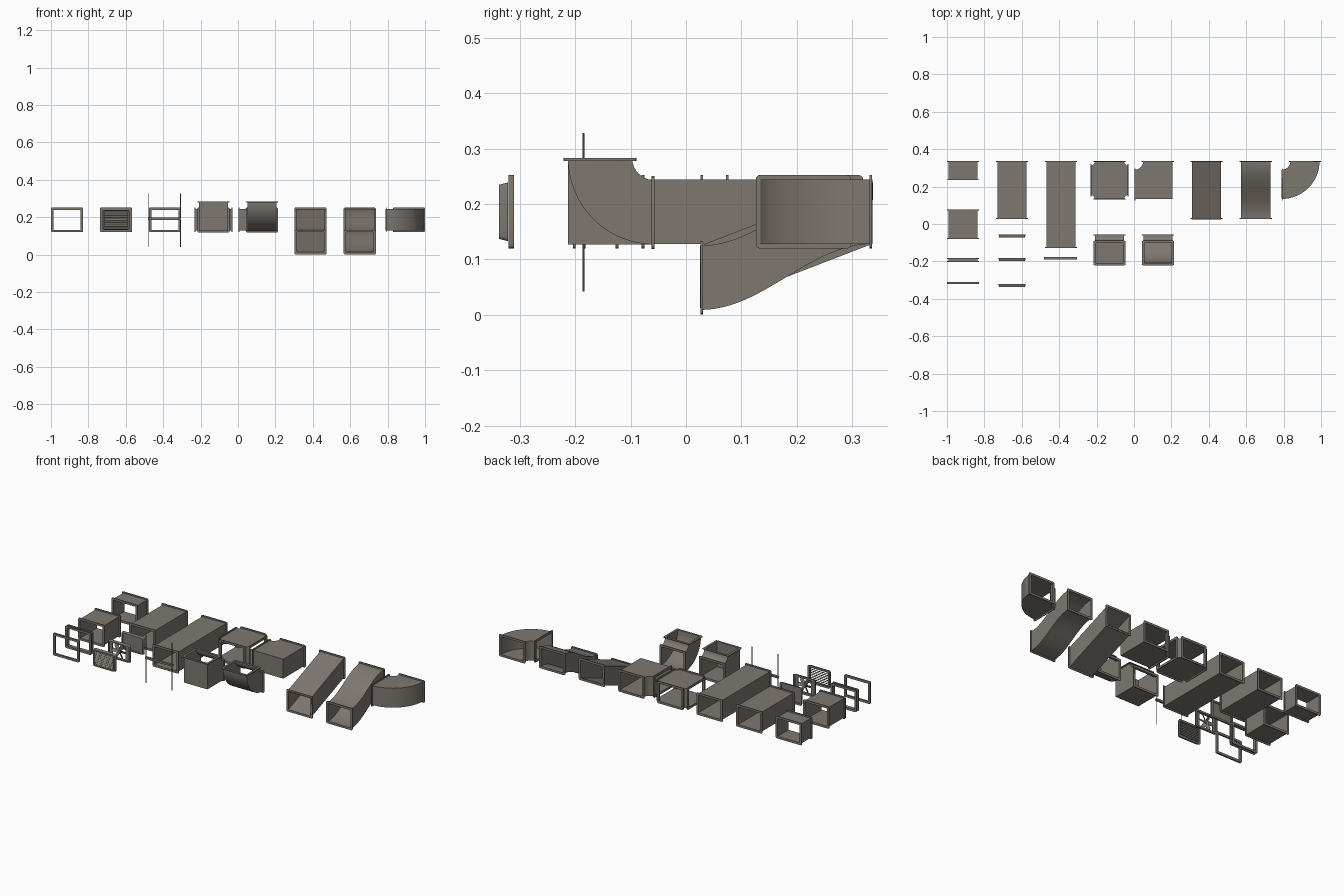
import bpy, bmesh, math
from mathutils import Vector, Matrix

if "Cube" in bpy.data.objects:
    bpy.data.objects.remove(bpy.data.objects["Cube"], do_unlink=True)

metal = bpy.data.materials.new("duct_metal")
metal.use_nodes = True
colour = (0.21, 0.185, 0.162, 1)
metal.diffuse_color = colour
metal.node_tree.nodes["Principled BSDF"].inputs["Base Color"].default_value = colour

W, H, T = 0.156, 0.116, 0.005      # duct width, height, wall
ZC, BACK = 0.186, 0.336            # duct centre height, back row line
LIP, FT = 0.008, 0.005             # flange overhang and thickness
R = 0.046                          # inner bend radius of flat elbows
X, Y, Z = Vector((1, 0, 0)), Vector((0, 1, 0)), Vector((0, 0, 1))
COL = [-0.914, -0.652, -0.39, -0.131, 0.128, 0.388, 0.651]


def finish(name, bm, wall=0):
    """Turn a bmesh into an object, optionally thickening it as sheet metal."""
    bmesh.ops.recalc_face_normals(bm, faces=bm.faces[:])
    mesh = bpy.data.meshes.new(name)
    bm.to_mesh(mesh)
    bm.free()
    mesh.materials.append(metal)
    ob = bpy.data.objects.new(name, mesh)
    bpy.context.scene.collection.objects.link(ob)
    bpy.ops.object.select_all(action='DESELECT')
    ob.select_set(True)
    bpy.context.view_layer.objects.active = ob
    if wall:
        mod = ob.modifiers.new("wall", 'SOLIDIFY')
        mod.thickness, mod.offset, mod.use_even_offset = wall, 0, True
        bpy.ops.object.modifier_apply(modifier=mod.name)
    bpy.ops.object.shade_smooth_by_angle(angle=math.radians(30))
    return ob


def loft(name, side_a, side_b, d):
    """Open four-sided duct between two side paths, with half depth d."""
    bm = bmesh.new()
    rings = [[bm.verts.new(p) for p in (a - d, a + d, b + d, b - d)]
             for a, b in zip(side_a, side_b)]
    for r, s in zip(rings, rings[1:]):
        for i in range(4):
            j = (i + 1) % 4
            bm.faces.new((r[i], r[j], s[j], s[i]))
    return finish(name, bm, T)


def rounded(w, h, r):
    pts = []
    for k, (sx, sy) in enumerate(((1, 1), (-1, 1), (-1, -1), (1, -1))):
        for s in range(4):
            a = math.pi / 2 * (k + s / 3)
            pts.append((sx * (w / 2 - r) + r * math.cos(a),
                        sy * (h / 2 - r) + r * math.sin(a)))
    return pts


def ring(name, c, u, v, inward, w, h, rim, depth, taper=0.0):
    """Rounded rectangular frame, starting at c and running along inward."""
    bm = bmesh.new()
    loops = []
    for shrink, off, r in ((0, 0, .007), (taper, depth, .007),
                           (rim * 2, depth, .002), (rim * 2, 0, .002)):
        loops.append([bm.verts.new(c + u * x + v * y + inward * off)
                      for x, y in rounded(w - shrink, h - shrink, r)])
    n = len(loops[0])
    for k in range(4):
        a, b = loops[k], loops[(k + 1) % 4]
        for i in range(n):
            j = (i + 1) % n
            bm.faces.new((a[i], a[j], b[j], b[i]))
    return finish(name, bm)


def flange(name, c, u, v, inward, w=W, h=H):
    ring(name, c, u, v, inward, w + 2 * LIP, h + 2 * LIP, LIP + T, FT)


def run(name, x, back, front, drop=0.0, steps=1, ease=lambda t: t):
    """Duct running front to back, optionally dropping toward the front."""
    low, high = [], []
    for i in range(steps + 1):
        t = i / steps
        p = Vector((x, back + (front - back) * t, ZC - drop * ease(t)))
        low.append(p - Z * (H - T) / 2)
        high.append(p + Z * (H - T) / 2)
    loft(name, low, high, X * (W - T) / 2)
    flange(name + "_back_flange", Vector((x, back, ZC)), X, Z, -Y)
    flange(name + "_front_flange", Vector((x, front, ZC - drop)), X, Z, Y)


def elbow(name, c, e1, e2, d, r, size, depth, square):
    """Quarter bend about c, with a round or a square outer corner."""
    inner, outer = [], []
    steps = 16
    for i in range(steps + 1):
        a = math.pi / 2 * i / steps
        way = e1 * math.cos(a) + e2 * math.sin(a)
        inner.append(c + way * (r + T / 2))
        k = 1 / max(math.cos(a), math.sin(a)) if square else 1
        outer.append(c + way * (r + size - T / 2) * k)
    loft(name, inner, outer, d * (depth - T) / 2)
    mid = r + size / 2
    flange(name + "_flange_a", c + e1 * mid, e1, d, e2, size, depth)
    flange(name + "_flange_b", c + e2 * mid, e2, d, e1, size, depth)


def box(bm, c, size, rot=Matrix()):
    bmesh.ops.create_cube(bm, size=1, matrix=Matrix.Translation(c) @ rot
                          @ Matrix.Diagonal((*size, 1)))


# Straight ducts of several lengths
run("tiny_duct", COL[0], BACK, 0.234)
run("short_duct", COL[0], 0.077, -0.08)
run("coupling", COL[0], -0.181, -0.204)
run("medium_duct", COL[1], BACK, 0.026)
run("long_duct", COL[2], BACK, -0.127)
ring("loose_flange", Vector((COL[0], -0.32, ZC)), X, Z, Y,
     W + 2 * LIP, H + 2 * LIP, LIP + T, 0.01)

# Dropping ducts, straight and S-shaped
run("sloped_duct", COL[5], BACK, 0.026, 0.119)
run("curved_drop_duct", COL[6], BACK, 0.026, 0.119, 24,
    lambda t: (1 - math.cos(math.pi * t)) / 2)

# Flat elbows and upward elbows, square and round
elbow("square_elbow", Vector((0.003, BACK, ZC)), X, -Y, Z, R, W, H, True)
elbow("round_elbow", Vector((0.79, BACK, ZC)), X, -Y, Z, R, W, H, False)
for x, label in ((COL[3], "square"), (COL[4], "round")):
    elbow(label + "_upward_elbow", Vector((x, -0.057, 0.283)), -Y, -Z, X,
          0.04, H, W, label == "square")

# Four-way junction with filleted inside corners
arm = 0.1025
centre = Vector((COL[3], BACK - arm, ZC))
bm = bmesh.new()
top, bottom, corners = [], [], []
fillet = arm - W / 2
for k in range(4):
    turn = Matrix.Rotation(math.pi / 2 * k, 3, 'Z')
    pair = []
    for s in range(7):
        a = math.pi / 2 * s / 6
        p = Vector((arm - (fillet + T / 2) * math.sin(a),
                    arm - (fillet + T / 2) * math.cos(a), 0))
        p = centre + turn @ p
        pair.append((bm.verts.new(p + Z * (H - T) / 2),
                     bm.verts.new(p - Z * (H - T) / 2)))
    for (a, b), (c, d) in zip(pair, pair[1:]):
        bm.faces.new((a, b, d, c))
    top += [p[0] for p in pair]
    bottom += [p[1] for p in pair]
    out = turn @ X
    flange("junction_flange_%d" % k, centre + out * arm, turn @ Y, Z, -out)
bm.faces.new(top)
bm.faces.new(bottom[::-1])
finish("four_way_junction", bm, T)

# Vent covers: closed panel, fan and louvres
for name, y in (("panel", -0.055), ("fan", -0.182), ("louvre", -0.321)):
    c = Vector((COL[1], y, ZC))
    ring(name + "_frame", c, X, Z, -Y, 0.146, 0.106, 0.011, 0.016, 0.008)
    mid = c - Y * 0.008
    bm = bmesh.new()
    if name == "panel":
        box(bm, mid, (0.126, 0.005, 0.086))
    elif name == "louvre":
        for i in range(9):
            box(bm, mid + Z * (i - 4) * 0.0098, (0.126, 0.016, 0.0015),
                Matrix.Rotation(math.radians(40), 4, 'X'))
    else:
        spin = Matrix.Rotation(math.pi / 2, 4, 'X')
        bmesh.ops.create_cone(bm, cap_ends=True, segments=16, radius1=0.01,
                              radius2=0.01, depth=0.012,
                              matrix=Matrix.Translation(mid) @ spin)
        for i in range(6):
            rot = Matrix.Rotation(math.pi / 3 * i, 4, 'Y')
            box(bm, mid + rot @ (X * 0.025), (0.036, 0.0015, 0.02),
                rot @ Matrix.Rotation(math.radians(30), 4, 'X'))
        for s in (-1, 1):
            box(bm, mid + X * s * 0.054, (0.02, 0.004, 0.086))
    finish(name + "_cover", bm)

# Hanging bracket: crossbar on two thin rods
bm = bmesh.new()
box(bm, Vector((COL[2] - 0.003, -0.183, 0.192)), (0.178, 0.013, 0.011))
finish("hanger_bar", bm)
for side, s in (("left", 1), ("right", -1)):
    bm = bmesh.new()
    bmesh.ops.create_cone(
        bm, cap_ends=True, segments=8, radius1=0.0018, radius2=0.0018, depth=0.286,
        matrix=Matrix.Translation((COL[2] - 0.003 + s * 0.086, -0.185, 0.185)))
    finish("hanger_rod_" + side, bm)
